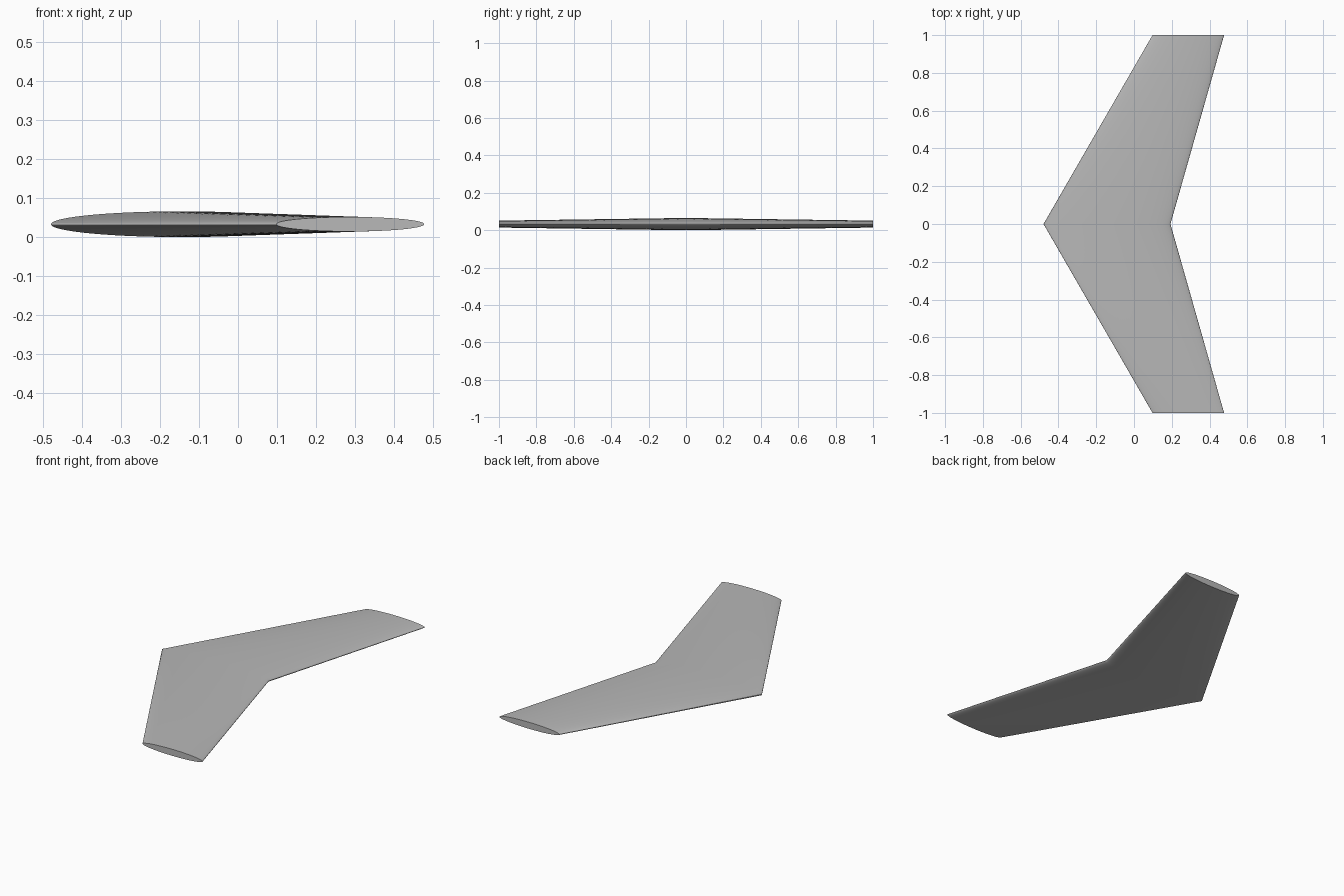
import bpy, bmesh
from math import cos, sin, pi, radians

cube = bpy.data.objects.get("Cube")
if cube:
    bpy.data.objects.remove(cube, do_unlink=True)

# Plain grey finish
GREY = (0.48, 0.48, 0.48, 1)
mat = bpy.data.materials.new("wing grey")
mat.use_nodes = True
mat.diffuse_color = GREY
mat.node_tree.nodes["Principled BSDF"].inputs["Base Color"].default_value = GREY

SEGMENTS = 128
MID_Z = 0.033
THICKNESS = 0.098  # section height as a share of its chord


def section(bm, y, front, back):
    """Elliptical wing section from leading edge to trailing edge."""
    mid, half = (front + back) / 2, (back - front) / 2
    angles = [2 * pi * i / SEGMENTS for i in range(SEGMENTS)]
    return [bm.verts.new((mid + half * cos(a), y, MID_Z + half * THICKNESS * sin(a)))
            for a in angles]


# Swept wing: right tip, root, left tip
bm = bmesh.new()
rings = [section(bm, -1, 0.098, 0.477),
         section(bm, 0, -0.479, 0.193),
         section(bm, 1, 0.098, 0.477)]
for a, b in zip(rings, rings[1:]):
    for i in range(SEGMENTS):
        j = (i + 1) % SEGMENTS
        bm.faces.new((a[i], a[j], b[j], b[i]))

# Flat tip caps
bm.faces.new(rings[0])
bm.faces.new(rings[-1])
bmesh.ops.recalc_face_normals(bm, faces=bm.faces)

mesh = bpy.data.meshes.new("swept_wing")
bm.to_mesh(mesh)
bm.free()
mesh.materials.append(mat)
wing = bpy.data.objects.new("swept_wing", mesh)
bpy.context.collection.objects.link(wing)

# Smooth skin with crisp tips
bpy.ops.object.select_all(action="DESELECT")
wing.select_set(True)
bpy.context.view_layer.objects.active = wing
bpy.ops.object.shade_smooth_by_angle(angle=radians(40))
